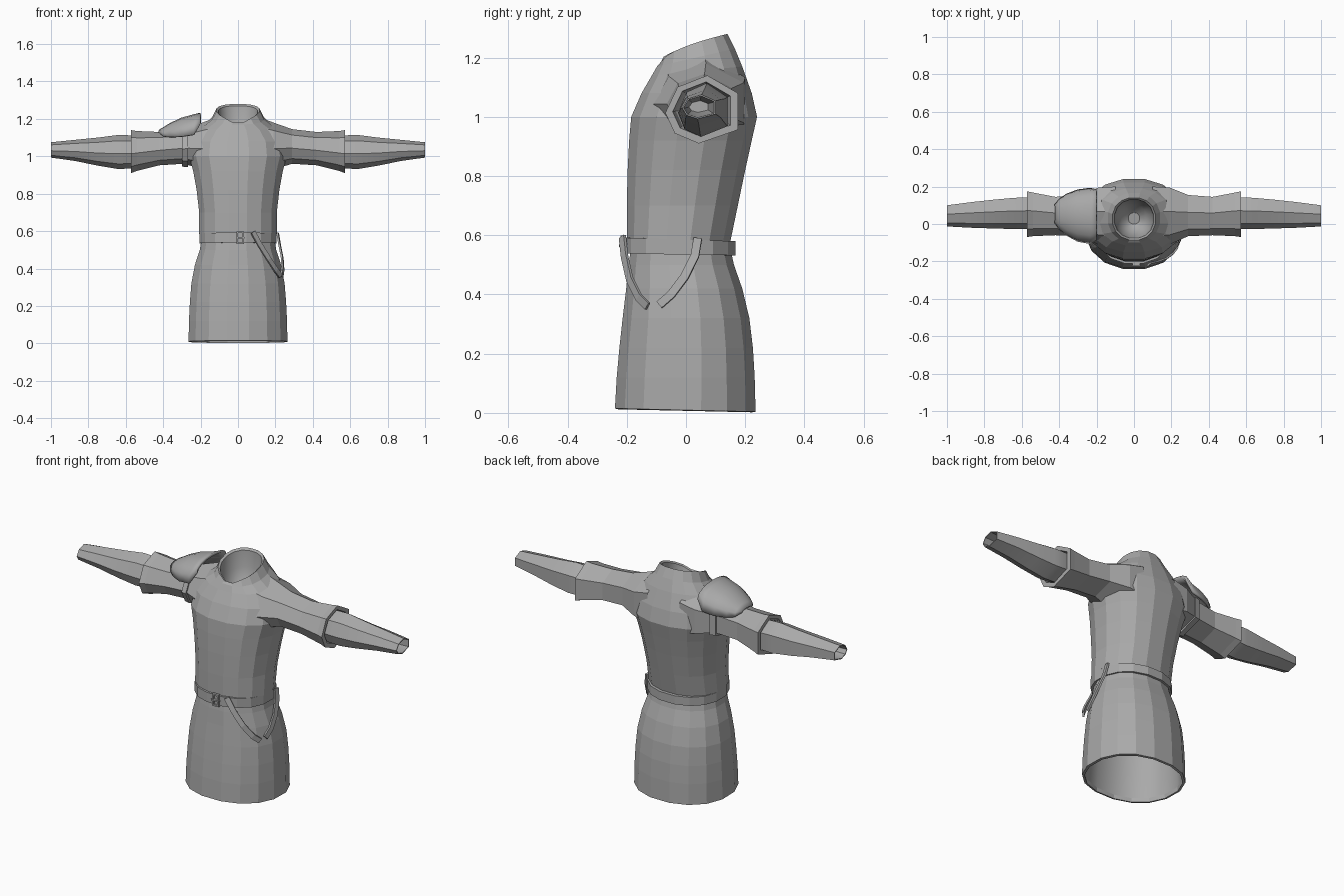
import bpy, bmesh, math
from mathutils import Vector

cloth = bpy.data.materials.new("grey cloth")
cloth.diffuse_color = (0.4, 0.4, 0.4, 1)


def loft(name, rings, closed=True, caps=(False, False), smooth=False, thick=0):
    """Skin a list of equal-length point rings."""
    bm = bmesh.new()
    vs = [[bm.verts.new(p) for p in r] for r in rings]
    n = len(rings[0])
    for a, b in zip(vs, vs[1:]):
        for i in range(n if closed else n - 1):
            j = (i + 1) % n
            bm.faces.new((a[i], a[j], b[j], b[i]))
    for use, r in zip(caps, (vs[0], vs[-1])):
        if use:
            bm.faces.new(r)
    bmesh.ops.recalc_face_normals(bm, faces=bm.faces)
    me = bpy.data.meshes.new(name)
    bm.to_mesh(me)
    bm.free()
    me.materials.append(cloth)
    ob = bpy.data.objects.new(name, me)
    bpy.context.collection.objects.link(ob)
    if thick:
        m = ob.modifiers.new("thickness", 'SOLIDIFY')
        m.thickness, m.offset = thick, 0
    if smooth:
        bpy.ops.object.select_all(action='DESELECT')
        ob.select_set(True)
        bpy.context.view_layer.objects.active = ob
        bpy.ops.object.shade_smooth_by_angle(angle=math.radians(35))
    return ob


def oval(zf, zb, yf, yb, w, p=1.0, n=16):
    """Rounded ring: front/back height, front/back depth, half width."""
    pts = []
    for i in range(n):
        a = 2 * math.pi * (i + 0.5) / n
        c, s = math.cos(a), math.sin(a)
        x = math.copysign(abs(c) ** 0.92, c) * w * 1.015
        t = min(1, max(0, 0.5 + 0.51 * math.copysign(abs(s) ** 0.92, s)))
        pts.append((x, yf + (yb - yf) * t, zf + (zb - zf) * t ** p))
    return pts


# Torso, from the lower lip up to the slanted collar
loft("tunic_torso", [oval(*r) for r in (
    (.60, .59, -.185, .14, .19), (.59, .58, -.20, .15, .208),
    (.70, .70, -.20, .175, .208), (.82, .82, -.197, .20, .222),
    (.92, .92, -.192, .222, .24), (1.0, 1.0, -.185, .24, .262),
    (1.08, 1.08, -.15, .222, .25), (1.14, 1.17, -.115, .19, .195),
    (1.17, 1.23, -.098, .165, .14), (1.18, 1.28, -.085, .14, .115, .55),
    (1.175, 1.27, -.075, .13, .104, .55))])

# Inside of the collar
loft("collar_lining", [oval(*r) for r in (
    (1.175, 1.27, -.075, .13, .104, .55), (1.12, 1.18, -.06, .125, .095),
    (1.06, 1.09, -.03, .10, .065), (1.04, 1.05, 0, .06, .03))],
    caps=(False, True), smooth=True)

# Skirt with a folded hem, and its inner side
loft("tunic_skirt", [oval(*r) for r in (
    (.035, .025, -.228, .223, .25), (.012, .002, -.228, .223, .252),
    (.015, .004, -.24, .235, .265), (.12, .12, -.234, .232, .263),
    (.22, .22, -.225, .226, .258), (.32, .32, -.214, .214, .25),
    (.42, .42, -.202, .19, .231), (.50, .50, -.194, .162, .205),
    (.60, .60, -.18, .14, .188))])
loft("skirt_lining", [oval(*r) for r in (
    (.035, .025, -.228, .223, .25), (.25, .25, -.21, .21, .24),
    (.42, .42, -.18, .17, .21), (.50, .50, -.12, .11, .13))],
    caps=(False, True), smooth=True)

# Belt band
loft("belt", [oval(*r) for r in (
    (.538, .532, -.195, .15, .19), (.538, .532, -.212, .168, .207),
    (.592, .58, -.212, .168, .207), (.592, .58, -.195, .15, .19))])

# Sleeves: seven-sided section, unit box in y and z
SECT = [(.58, 1), (1, .74), (1, .2), (.46, 0), (.13, .15), (0, .45), (.17, .83)]


def section(x, y0, y1, z0, z1):
    return [(x, y0 + (y1 - y0) * u, z0 + (z1 - z0) * v) for u, v in SECT]


for side, tag in ((1, "left"), (-1, "right")):
    def tube(rows):
        return [section(side * r[0], *r[1:]) for r in rows]
    loft(tag + "_sleeve", tube((
        (.10, -.12, .20, .90, 1.215), (.19, -.11, .195, .93, 1.18),
        (.29, -.065, .155, .96, 1.145), (.42, -.06, .145, .952, 1.13),
        (.54, -.065, .168, .922, 1.135), (.572, -.07, .175, .91, 1.14),
        (.572, -.045, .15, .935, 1.118), (.53, -.035, .14, .945, 1.11),
        (.50, -.01, .11, .97, 1.08))), caps=(False, True))
    # Tapered forearm with a recessed wrist opening
    loft(tag + "_forearm", tube((
        (.51, -.02, .125, .95, 1.10), (.57, -.027, .142, .935, 1.112),
        (.64, -.027, .14, .932, 1.114), (.75, -.024, .13, .95, 1.10),
        (.87, -.02, .117, .975, 1.088), (1.0, -.013, .10, .993, 1.075),
        (1.0, -.008, .095, .998, 1.07), (.93, -.005, .09, 1.0, 1.066),
        (.85, .01, .075, 1.015, 1.055))), caps=(True, True), smooth=True)

# Strap holding the shoulder guard round the arm
loft("shoulder_strap", [section(*r) for r in (
    (-.30, -.06, .15, .96, 1.14), (-.30, -.077, .165, .945, 1.155),
    (-.268, -.085, .172, .942, 1.162), (-.268, -.06, .15, .96, 1.14))])

# Domed shoulder guard: arches along x (x, y front, y back, peak, edge)
arches = []
for x, y0, y1, top, low in (
        (-.20, -.08, .18, 1.226, 1.175), (-.235, -.10, .187, 1.218, 1.115),
        (-.30, -.088, .178, 1.20, 1.105), (-.36, -.055, .155, 1.172, 1.102),
        (-.395, -.025, .13, 1.15, 1.105), (-.42, .01, .10, 1.135, 1.125)):
    arches.append([(x, (y0 + y1) / 2 - (y1 - y0) / 2 * math.cos(math.pi * i / 8),
                    low + (top - low) * math.sin(math.pi * i / 8) ** .8)
                   for i in range(9)])
loft("shoulder_guard", arches, closed=False, smooth=True, thick=.014)


def ribbon(name, pts, out, width=.028):
    """Flat strip along pts, its face turned toward out."""
    pts, out = [Vector(p) for p in pts], Vector(out).normalized()
    rings = []
    for i, p in enumerate(pts):
        d = (pts[min(i + 1, len(pts) - 1)] - pts[max(i - 1, 0)]).normalized()
        s = d.cross(out).normalized() * width / 2
        rings.append([p - s, p + s])
    return loft(name, rings, closed=False, thick=.01)


# Two hanging belt tails
ribbon("front_belt_tail", [(.08, -.215, .595), (.115, -.208, .53), (.165, -.19, .45),
                           (.205, -.16, .39), (.228, -.13, .36)], (.6, -.8, .1))
ribbon("side_belt_tail", [(.212, .04, .59), (.222, .03, .53), (.236, -.005, .46),
                          (.24, -.05, .40), (.235, -.09, .365)], (1, -.15, .2))

# Buckle: open square frame with a prong
def plate(w, h, y):
    return [(.012 + sx * w, y, .565 + sz * h) for sx, sz in
            ((-1, -1), (1, -1), (1, 1), (-1, 1))]


loft("buckle_frame", [plate(.02, .034, -.207), plate(.02, .034, -.221),
                      plate(.012, .025, -.221), plate(.012, .025, -.207)])
loft("buckle_prong", [plate(.024, .004, -.21), plate(.024, .004, -.226)],
     caps=(True, True))
